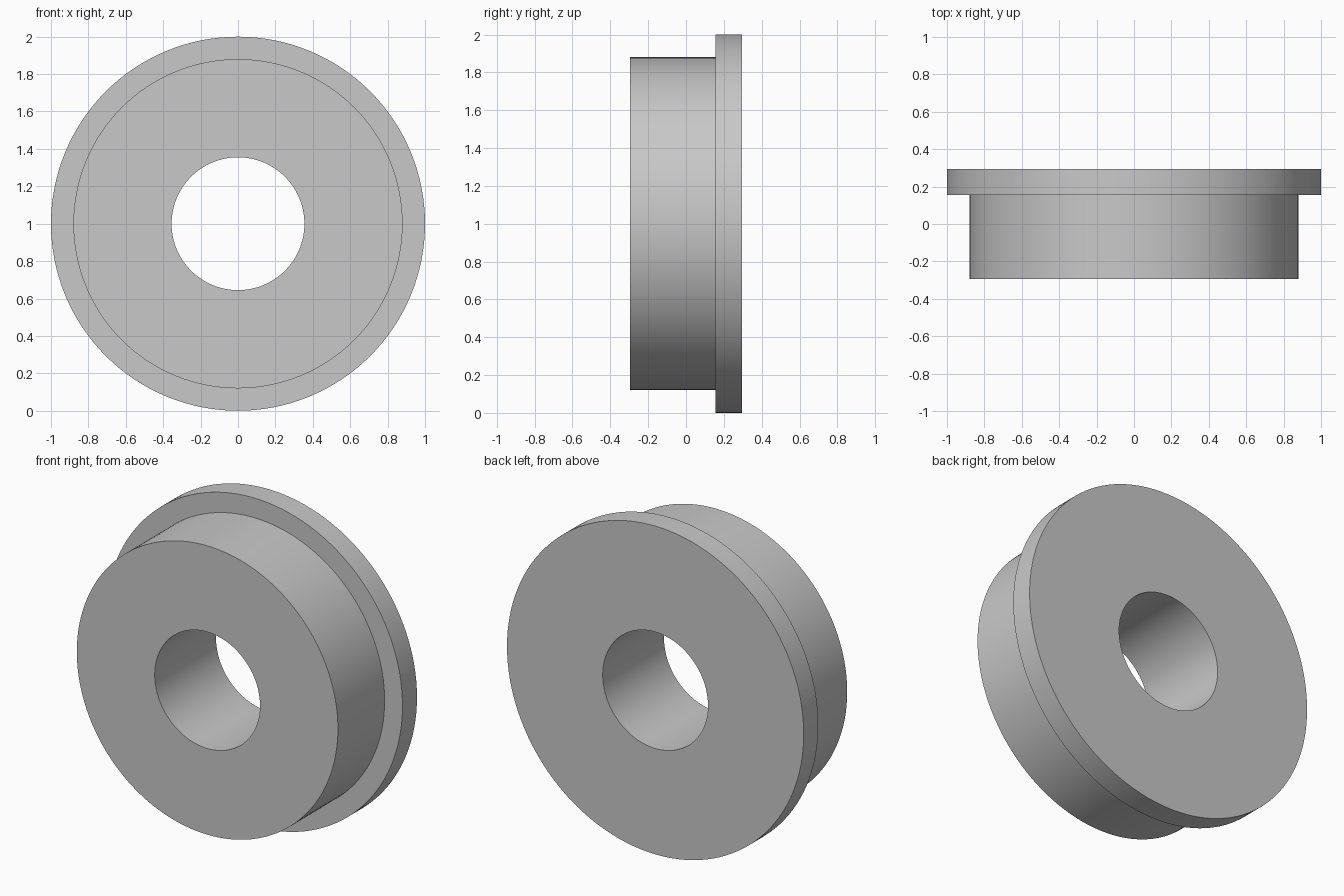
import bpy
import bmesh
import math
from mathutils import Vector

cube = bpy.data.objects.get("Cube")
if cube:
    bpy.data.objects.remove(cube, do_unlink=True)

# Dimensions
SEGMENTS = 128
BORE_RADIUS, BODY_RADIUS, FLANGE_RADIUS = 0.355, 0.88, 1.0
FRONT, STEP, BACK = -0.295, 0.155, 0.295
CENTRE = Vector((0, 0, FLANGE_RADIUS))

# Plain grey material
grey = bpy.data.materials.new("plain_grey")
grey.use_nodes = True
colour = (0.58, 0.58, 0.58, 1)
grey.diffuse_color = colour
grey.node_tree.nodes["Principled BSDF"].inputs["Base Color"].default_value = colour

# Closed cross-section as (radius, y), revolved about the bore axis
profile = [
    (BORE_RADIUS, FRONT), (BODY_RADIUS, FRONT), (BODY_RADIUS, STEP),
    (FLANGE_RADIUS, STEP), (FLANGE_RADIUS, BACK), (BORE_RADIUS, BACK),
]
bm = bmesh.new()
verts = [bm.verts.new(CENTRE + Vector((r, y, 0))) for r, y in profile]
edges = [bm.edges.new((v, verts[(i + 1) % len(verts)])) for i, v in enumerate(verts)]
bmesh.ops.spin(bm, geom=verts + edges, cent=CENTRE, axis=(0, 1, 0),
               angle=math.tau, steps=SEGMENTS, use_merge=False)
bmesh.ops.remove_doubles(bm, verts=bm.verts[:], dist=0.0001)
bmesh.ops.recalc_face_normals(bm, faces=bm.faces[:])

mesh = bpy.data.meshes.new("flanged_bushing")
bm.to_mesh(mesh)
bm.free()
mesh.materials.append(grey)
bushing = bpy.data.objects.new("flanged_bushing", mesh)
bpy.context.collection.objects.link(bushing)

# Smooth walls with crisp rims
bpy.ops.object.select_all(action="DESELECT")
bushing.select_set(True)
bpy.context.view_layer.objects.active = bushing
bpy.ops.object.shade_smooth_by_angle(angle=math.radians(30))
